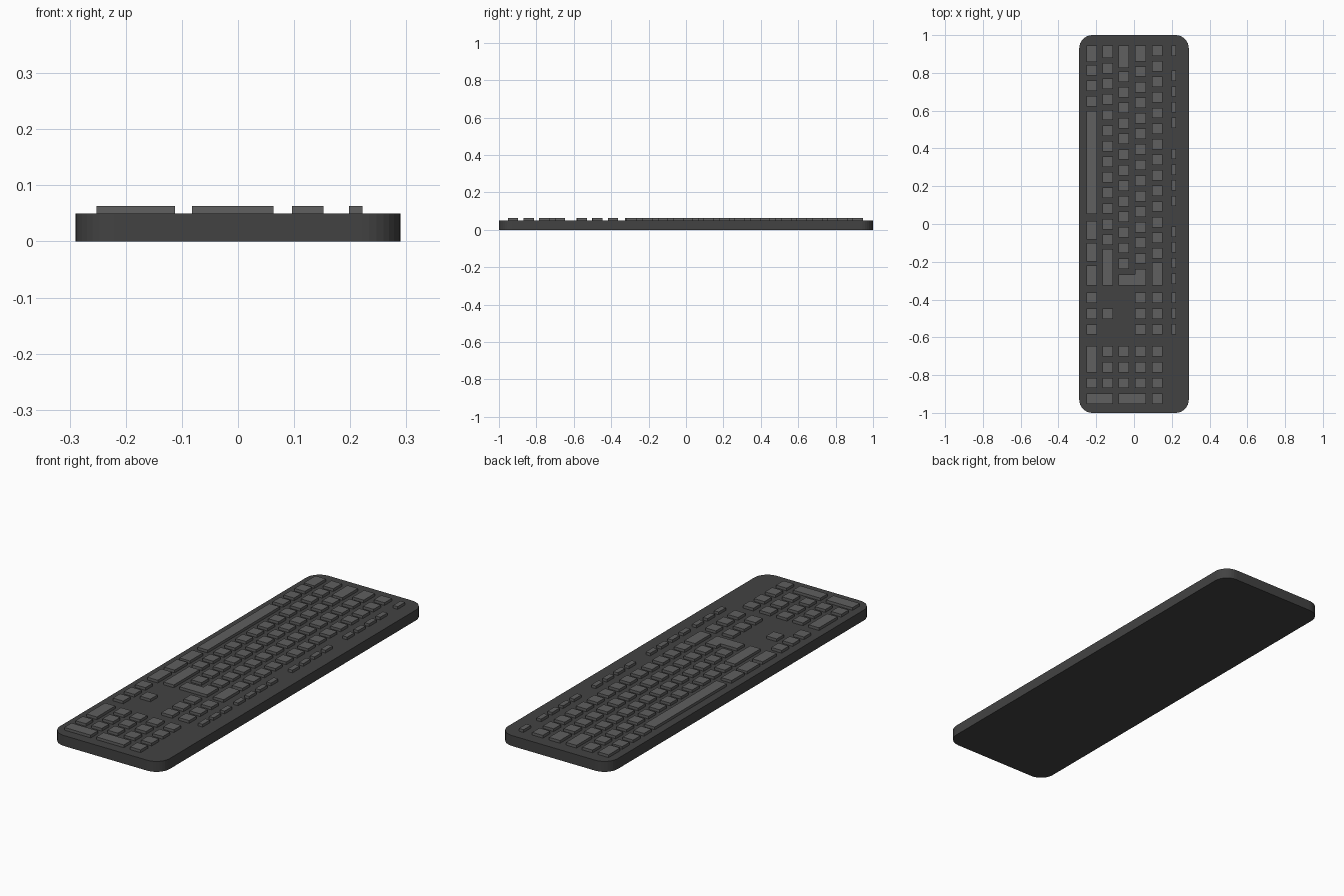
import bpy, bmesh, math

if "Cube" in bpy.data.objects:
    bpy.data.objects.remove(bpy.data.objects["Cube"])

BASE_TOP, KEY_TOP = 0.05, 0.063
KEY, PITCH = 0.055, 0.0825            # single key length and spacing along y


def material(name, v):
    m = bpy.data.materials.new(name)
    m.diffuse_color = (v, v, v, 1)
    m.use_nodes = True
    m.node_tree.nodes["Principled BSDF"].inputs["Base Color"].default_value = m.diffuse_color
    return m


def prism(bm, pts, z0, z1):
    """Closed prism from a counter-clockwise outline."""
    lo = [bm.verts.new((x, y, z0)) for x, y in pts]
    hi = [bm.verts.new((x, y, z1)) for x, y in pts]
    bm.faces.new(lo[::-1])
    bm.faces.new(hi)
    for i in range(len(pts)):
        j = (i + 1) % len(pts)
        bm.faces.new((lo[i], lo[j], hi[j], hi[i]))


def finish(name, bm, mat):
    me = bpy.data.meshes.new(name)
    bm.to_mesh(me)
    bm.free()
    me.materials.append(mat)
    ob = bpy.data.objects.new(name, me)
    bpy.context.collection.objects.link(ob)
    return ob


dark = material("case_dark", 0.055)
grey = material("key_grey", 0.115)

# case: rounded rectangular slab
W, L, R, SEG = 0.29, 1.0, 0.07, 8
outline = []
for k, (sx, sy) in enumerate(((1, 1), (-1, 1), (-1, -1), (1, -1))):
    for i in range(SEG + 1):
        a = math.radians(90 * (k + i / SEG))
        outline.append((sx * (W - R) + R * math.cos(a), sy * (L - R) + R * math.sin(a)))
bm = bmesh.new()
prism(bm, outline, 0, BASE_TOP)
finish("case", bm, dark)

# x extents of the key rows, from the space bar row to the function row
ROWS = {
    "bottom": (-0.252, -0.197),
    "shift": (-0.167, -0.112),
    "home": (-0.082, -0.027),
    "upper": (0.005, 0.063),
    "number": (0.096, 0.152),
    "function": (0.198, 0.222),
}


def key(bm, row, top, length=KEY, row_to=None):
    x0, x1 = ROWS[row][0], ROWS[row_to or row][1]
    y0 = top - length
    prism(bm, [(x0, y0), (x1, y0), (x1, top), (x0, top)], BASE_TOP, KEY_TOP)


def run(bm, row, top, count, pitch=PITCH):
    for i in range(count):
        key(bm, row, top - i * pitch)


START, END = 0.945, -0.325

# main block: wide first key, run of single keys, wide last key
bm = bmesh.new()
run(bm, "number", START, 14)
key(bm, "number", -0.205, 0.12)
key(bm, "upper", START, 0.085)
run(bm, "upper", 0.835, 13)
key(bm, "home", START, 0.118)
run(bm, "home", 0.808, 13)
key(bm, "shift", START, 0.065)
run(bm, "shift", 0.852, 12)
key(bm, "shift", -0.132, 0.193)
finish("letter_keys", bm, grey)

# space bar row
bm = bmesh.new()
key(bm, "bottom", START, 0.088)
run(bm, "bottom", 0.842, 3)
for top, length in ((0.015, 0.098), (-0.1, 0.098), (-0.22, 0.105)):
    key(bm, "bottom", top, length)
finish("modifier_keys", bm, grey)
bm = bmesh.new()
key(bm, "bottom", 0.597, 0.545)
finish("space_bar", bm, grey)

# L-shaped enter key
bm = bmesh.new()
xa, xb, xc = ROWS["home"][0], ROWS["upper"][0], ROWS["upper"][1]
prism(bm, [(xa, END), (xc, END), (xc, -0.238), (xb, -0.238), (xb, -0.268), (xa, -0.268)],
      BASE_TOP, KEY_TOP)
finish("enter_key", bm, grey)

# function row: one lone key, then three groups of four and a group of three
bm = bmesh.new()
for top, count in ((START, 1), (0.812, 4), (0.398, 4), (-0.013, 4), (-0.363, 3)):
    run(bm, "function", top, count, 0.083)
finish("function_keys", bm, grey)

# navigation block and arrow keys
bm = bmesh.new()
for row in ("number", "upper", "bottom"):
    run(bm, row, -0.363, 3, 0.084)
key(bm, "shift", -0.447)
finish("navigation_keys", bm, grey)

# number pad with double-size zero, plus and enter
bm = bmesh.new()
PAD, PP = -0.646, 0.084
run(bm, "number", PAD, 4, PP)
for row in ("upper", "home", "shift"):
    run(bm, row, PAD, 3, PP)
key(bm, "bottom", PAD, KEY + PP)
key(bm, "bottom", PAD - 2 * PP)
key(bm, "home", PAD - 3 * PP, row_to="upper")
key(bm, "bottom", PAD - 3 * PP, row_to="shift")
finish("number_pad_keys", bm, grey)
